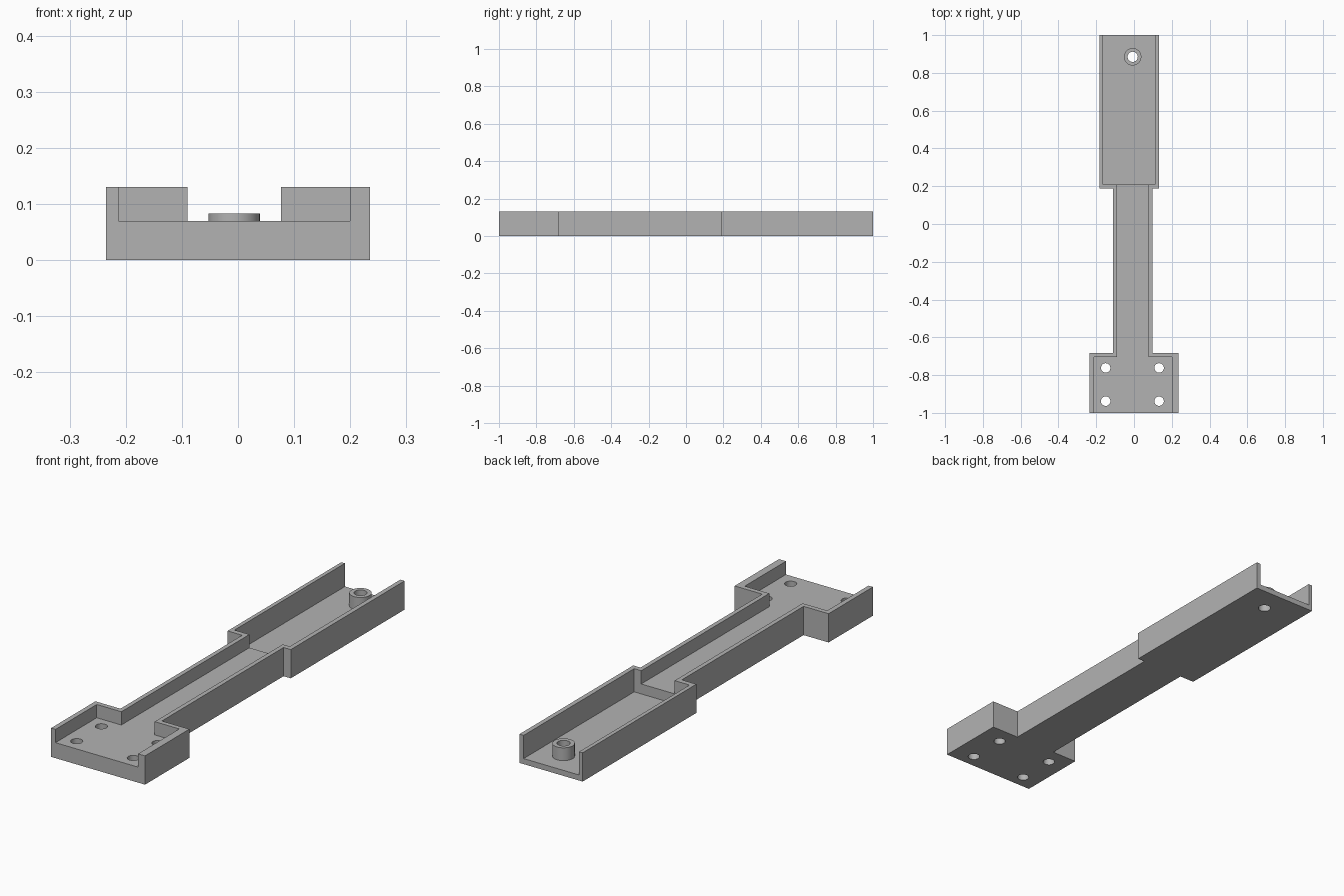
import bpy, bmesh, math

cube = bpy.data.objects.get("Cube")
if cube:
    bpy.data.objects.remove(cube, do_unlink=True)

HEIGHT = 0.13
FLOOR_FRONT, FLOOR_BACK = 0.07, 0.025

grey = bpy.data.materials.new("plain grey")
grey.use_nodes = True
grey.diffuse_color = (0.45, 0.45, 0.45, 1)
grey.node_tree.nodes["Principled BSDF"].inputs["Base Color"].default_value = grey.diffuse_color


def prism(name, outline, z0, z1):
    """Extrude a closed plan outline between two heights."""
    bm = bmesh.new()
    face = bm.faces.new([bm.verts.new((x, y, z0)) for x, y in outline])
    top = bmesh.ops.extrude_face_region(bm, geom=[face])["geom"]
    for v in top:
        if isinstance(v, bmesh.types.BMVert):
            v.co.z = z1
    bmesh.ops.recalc_face_normals(bm, faces=bm.faces)
    mesh = bpy.data.meshes.new(name)
    bm.to_mesh(mesh)
    bm.free()
    mesh.materials.append(grey)
    obj = bpy.data.objects.new(name, mesh)
    bpy.context.collection.objects.link(obj)
    return obj


def cylinder(name, x, y, r, z0, z1):
    ring = [(x + r * math.cos(math.tau * i / 40), y + r * math.sin(math.tau * i / 40))
            for i in range(40)]
    return prism(name, ring, z0, z1)


def stepped(sections):
    """Plan outline from (x left, x right, y start, y end) sections."""
    right = [(xr, y) for xl, xr, y0, y1 in sections for y in (y0, y1)]
    left = [(xl, y) for xl, xr, y0, y1 in sections for y in (y0, y1)]
    return right + left[::-1]


def cut(target, cutter):
    mod = target.modifiers.new("cut", "BOOLEAN")
    mod.operation = "DIFFERENCE"
    mod.solver = "EXACT"
    mod.object = cutter
    bpy.context.view_layer.objects.active = target
    bpy.ops.object.modifier_apply(modifier=mod.name)
    bpy.data.objects.remove(cutter, do_unlink=True)


# Tray body: mounting pad, narrow neck and rear channel
tray = prism("tray_body", stepped([
    (-0.235, 0.235, -1, -0.683),
    (-0.11, 0.097, -0.683, 0.187),
    (-0.183, 0.133, 0.187, 1)]), 0, HEIGHT)

# Shallow recess in the pad and neck, open at the front
cut(tray, prism("front_recess", stepped([
    (-0.213, 0.2, -1.1, -0.705),
    (-0.09, 0.077, -0.705, 0.3)]), FLOOR_FRONT, 0.3))

# Deeper recess in the rear channel, open at the back
cut(tray, prism("rear_recess", stepped([(-0.165, 0.112, 0.21, 1.1)]), FLOOR_BACK, 0.3))

# Screw holes in the pad
for x in (-0.15, 0.133):
    for y in (-0.938, -0.762):
        cut(tray, cylinder("screw_hole", x, y, 0.025, -0.1, 0.3))

# Raised boss with a hole right through the floor
BOSS_X, BOSS_Y = -0.007, 0.885
boss = cylinder("screw_boss", BOSS_X, BOSS_Y, 0.046, FLOOR_BACK, 0.083)
for part in (tray, boss):
    cut(part, cylinder("boss_hole", BOSS_X, BOSS_Y, 0.027, -0.1, 0.3))

# Round walls smooth, corners sharp
for part in (tray, boss):
    bpy.ops.object.select_all(action="DESELECT")
    part.select_set(True)
    bpy.context.view_layer.objects.active = part
    bpy.ops.object.shade_smooth_by_angle(angle=math.radians(30))
